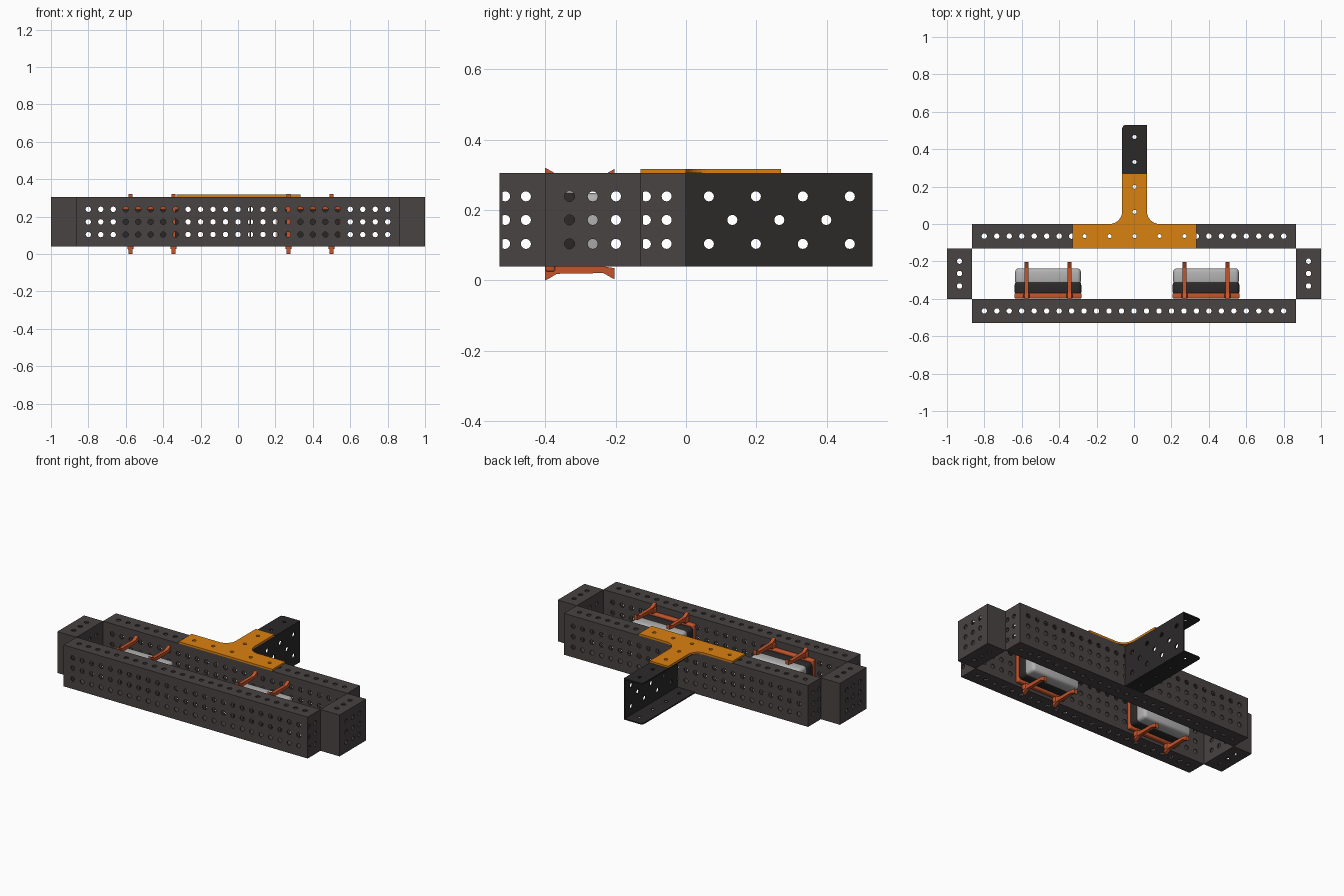
import bpy, math
from mathutils import Matrix

if "Cube" in bpy.data.objects:
    bpy.data.objects.remove(bpy.data.objects["Cube"])


def material(name, rgb):
    m = bpy.data.materials.new(name)
    m.diffuse_color = (*rgb, 1)
    m.use_nodes = True
    m.node_tree.nodes["Principled BSDF"].inputs["Base Color"].default_value = m.diffuse_color
    return m


RAIL = material("rail_grey", (0.065, 0.056, 0.055))
DARK = material("dark_metal", (0.025, 0.022, 0.022))
ORANGE = material("orange", (0.70, 0.22, 0.005))
RUST = material("rust", (0.55, 0.09, 0.025))
LIGHT = material("light_grey", (0.45, 0.45, 0.45))
R, T = 0.0145, 0.008          # hole radius, sheet thickness
Z0, Z1 = 0.04, 0.305          # rail bottom and top
ROWS = (0.104, 0.172, 0.239)  # hole rows on tall faces
AXES = {'x': ((0, 1, 0), (0, 0, 1), (1, 0, 0)),
        'y': ((1, 0, 0), (0, 0, 1), (0, -1, 0)),
        'z': ((1, 0, 0), (0, 1, 0), (0, 0, 1))}


def rect(u0, u1, v0, v1):
    return [(u0, v0), (u1, v0), (u1, v1), (u0, v1)]


def plate(outline, holes, axis, pos, t=T, r=R):
    """Flat sheet with round holes, centred at pos along axis."""
    cu = bpy.data.curves.new("sheet", 'CURVE')
    cu.dimensions, cu.fill_mode, cu.extrude = '2D', 'BOTH', t / 2
    loops = [outline] + [[(u + r * math.cos(k * math.pi / 6), v + r * math.sin(k * math.pi / 6))
                          for k in range(12)] for u, v in holes]
    for pts in loops:
        s = cu.splines.new('POLY')
        s.points.add(len(pts) - 1)
        for p, (u, v) in zip(s.points, pts):
            p.co = (u, v, 0, 1)
        s.use_cyclic_u = True
    ob = bpy.data.objects.new("sheet", cu)
    bpy.context.collection.objects.link(ob)
    bpy.ops.object.select_all(action='DESELECT')
    ob.select_set(True)
    bpy.context.view_layer.objects.active = ob
    bpy.ops.object.convert(target='MESH')
    ob = bpy.context.view_layer.objects.active
    m = Matrix(AXES[axis]).transposed().to_4x4()
    m.translation = [pos * abs(c) for c in AXES[axis][2]]
    ob.data.transform(m)
    ob.data.polygons.foreach_set("use_smooth", [False] * len(ob.data.polygons))
    return ob


def join(name, parts, mat):
    bpy.ops.object.select_all(action='DESELECT')
    for p in parts:
        p.select_set(True)
    bpy.context.view_layer.objects.active = parts[0]
    if len(parts) > 1:
        bpy.ops.object.join()
    ob = parts[0]
    ob.name = name
    ob.data.materials.clear()
    ob.data.materials.append(mat)
    return ob


def box(x0, x1, y0, y1, z0, z1, bevel=0):
    bpy.ops.mesh.primitive_cube_add(size=1)
    ob = bpy.context.object
    ob.data.transform(Matrix.Translation(((x0 + x1) / 2, (y0 + y1) / 2, (z0 + z1) / 2))
                      @ Matrix.Diagonal((x1 - x0, y1 - y0, z1 - z0, 1)))
    if bevel:
        b = ob.modifiers.new("round", 'BEVEL')
        b.width, b.segments = bevel, 3
        bpy.ops.object.convert(target='MESH')
        bpy.ops.object.shade_smooth_by_angle()
    return bpy.context.object


# long front and rear rails: perforated rectangular tubes with end plates
pitch = [i * 0.0667 for i in range(-12, 13)]
grid = [(x, z) for x in pitch for z in ROWS]
for name, y0, y1 in (("front_rail", -0.53, -0.40), ("rear_rail", -0.13, 0.0)):
    yc = (y0 + y1) / 2
    tall = rect(-0.865, 0.865, Z0, Z1)
    parts = [plate(tall, grid, 'y', y) for y in (y0 + T / 2, y1 - T / 2)]
    parts += [plate(rect(-0.865, 0.865, y0, y1), [(x, yc) for x in pitch], 'z', z)
              for z in (Z0 + T / 2, Z1 - T / 2)]
    ends = [(y0 + 0.016, z) for z in ROWS] + [(y0 + 0.075, z) for z in ROWS]
    parts += [plate(rect(y0, y1, Z0, Z1), ends, 'x', s * (0.865 - T / 2)) for s in (-1, 1)]
    join(name, parts, RAIL)

# short end rails
ys = (-0.331, -0.265, -0.199)
for name, s in (("left_end_rail", -1), ("right_end_rail", 1)):
    a, b = sorted((s * 0.865, s * 1.0))
    parts = [plate(rect(-0.40, -0.13, Z0, Z1), [(y, z) for y in ys for z in ROWS], 'x', x)
             for x in (a + T / 2, b - T / 2)]
    parts += [plate(rect(a, b, -0.40, -0.13), [(s * 0.933, y) for y in ys], 'z', z)
              for z in (Z0 + T / 2, Z1 - T / 2)]
    parts += [plate(rect(a, b, Z0, Z1), [], 'y', y) for y in (-0.396, -0.134)]
    join(name, parts, RAIL)

# open channel reaching backwards, web on the right
CX = 0.003
quad = [0.065 + i * 0.1335 for i in range(4)]
web = [(y, z) for y in quad for z in (ROWS[0], ROWS[2])] + [(y + 0.0667, ROWS[1]) for y in quad[:3]]
parts = [plate(rect(0, 0.53, Z0, Z1), web, 'x', CX + 0.066 - T / 2)]
flange = [(CX - 0.066, 0), (CX + 0.066, 0), (CX + 0.066, 0.53),
          (CX - 0.048, 0.53), (CX - 0.061, 0.525), (CX - 0.066, 0.512)]
parts += [plate(flange, [(CX, y) for y in quad], 'z', z, r=0.011)
          for z in (Z0 + T / 2, Z1 - T / 2)]
join("rear_channel", parts, DARK)

# T-shaped joining plate with filleted inner corners
f = 0.068
half = [(0.332, -0.13), (0.332, 0)]
half += [(0.066 + f - f * math.sin(a), f - f * math.cos(a))
         for a in (i * math.pi / 16 for i in range(9))]
half += [(0.066, 0.27)]
outline = [(CX + x, y) for x, y in half] + [(CX - x, y) for x, y in reversed(half)]
tees = [(CX + i * 0.1335, -0.065) for i in range(-2, 3)] + [(CX, y) for y in quad[:2]]
join("tee_plate", [plate(outline, tees, 'z', 0.311, t=0.012, r=0.011)], ORANGE)

# two clamps, each holding a rounded block
claw = [(-0.40, 0.16), (-0.40, 0.32), (-0.385, 0.312), (-0.367, 0.301), (-0.235, 0.299),
        (-0.203, 0.317), (-0.203, 0.285), (-0.235, 0.280), (-0.345, 0.277),
        (-0.366, 0.265), (-0.375, 0.245), (-0.375, 0.16)]
low = [(y, 0.32 - z) for y, z in reversed(claw)][1:-1]
claw_outline = claw + low
for side, cx in (("left", -0.46), ("right", 0.385)):
    parts = [plate(claw_outline, [], 'x', cx + s * 0.115, t=0.022) for s in (-1, 1)]
    # frame bars and upright ends
    for z0, z1 in ((0.055, 0.085), (0.235, 0.265)):
        parts.append(box(cx - 0.18, cx + 0.18, -0.399, -0.368, z0, z1, 0.008))
    for s in (-1, 1):
        parts.append(box(cx + s * 0.168 - 0.012, cx + s * 0.168 + 0.012,
                         -0.399, -0.368, 0.06, 0.26, 0.008))
        for z in (0.045, 0.275):
            parts.append(box(cx + s * 0.115 - 0.016, cx + s * 0.115 + 0.016,
                             -0.399, -0.372, z - 0.02, z + 0.02, 0.006))
    join(side + "_clamp", parts, RUST)
    join(side + "_block_base", [box(cx - 0.178, cx + 0.178, -0.385, -0.305, 0.07, 0.25, 0.02)], DARK)
    join(side + "_block_cover", [box(cx - 0.176, cx + 0.176, -0.325, -0.237, 0.072, 0.248, 0.02)], LIGHT)
